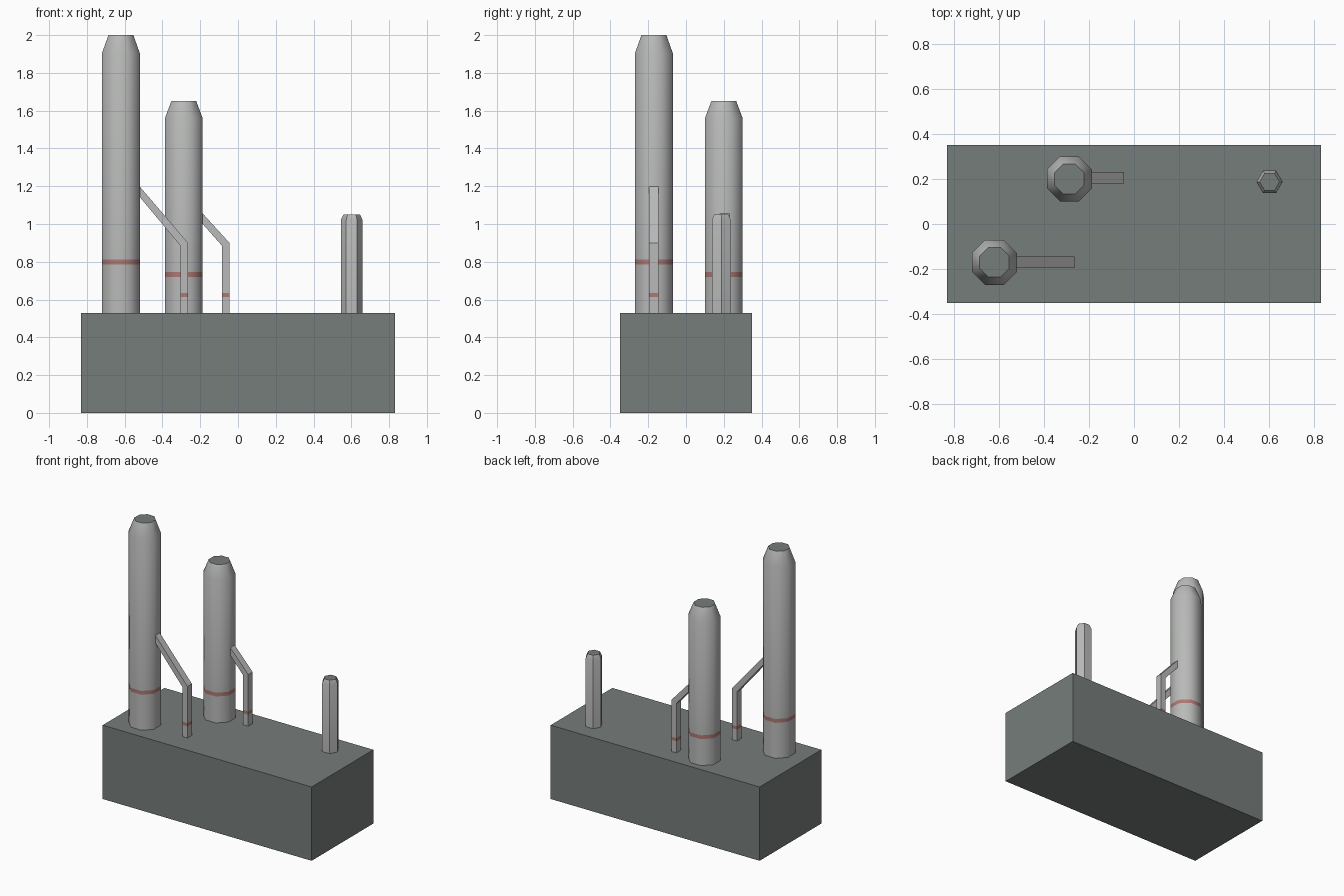
import bpy
import bmesh
from math import cos, sin, pi, radians

old = bpy.data.objects.get("Cube")
if old:
    bpy.data.objects.remove(old, do_unlink=True)


def material(name, rgb):
    m = bpy.data.materials.new(name)
    m.use_nodes = True
    m.diffuse_color = (*rgb, 1)
    m.node_tree.nodes["Principled BSDF"].inputs["Base Color"].default_value = (*rgb, 1)
    return m


DARK, LIGHT, RED = 0, 1, 2
MATERIALS = [
    material("dark_grey", (0.18, 0.205, 0.198)),
    material("light_grey", (0.48, 0.49, 0.48)),
    material("faded_red", (0.42, 0.19, 0.17)),
]


def loft(name, rings, colours, cap=LIGHT, smooth=False):
    """Skin a stack of rings; colours holds one index per segment."""
    bm = bmesh.new()
    loops = [[bm.verts.new(p) for p in ring] for ring in rings]
    n = len(loops[0])
    for low, high, colour in zip(loops, loops[1:], colours):
        for i in range(n):
            j = (i + 1) % n
            bm.faces.new((low[i], low[j], high[j], high[i])).material_index = colour
    bm.faces.new(loops[0][::-1]).material_index = colours[0]
    bm.faces.new(loops[-1]).material_index = cap
    bmesh.ops.recalc_face_normals(bm, faces=bm.faces[:])
    mesh = bpy.data.meshes.new(name)
    bm.to_mesh(mesh)
    bm.free()
    for m in MATERIALS:
        mesh.materials.append(m)
    obj = bpy.data.objects.new(name, mesh)
    bpy.context.collection.objects.link(obj)
    if smooth:
        bpy.ops.object.select_all(action="DESELECT")
        obj.select_set(True)
        bpy.context.view_layer.objects.active = obj
        bpy.ops.object.shade_smooth_by_angle(angle=radians(50))
    return obj


def stack(name, x, y, sides, profile, colours, turn=0):
    """Upright polygonal chimney from (radius, height) pairs."""
    angles = [turn + 2 * pi * i / sides for i in range(sides)]
    rings = [[(x + r * cos(a), y + r * sin(a), z) for a in angles] for r, z in profile]
    loft(name, rings, colours, DARK, True)


def pipe(name, y, sections):
    """Square duct from (left x, left z, right x, right z) sections."""
    h = 0.025
    rings = [[(xl, y - h, zl), (xr, y - h, zr), (xr, y + h, zr), (xl, y + h, zl)]
             for xl, zl, xr, zr in sections]
    loft(name, rings, [LIGHT, RED, LIGHT, LIGHT])


# Main building block
BASE_TOP = 0.53
loft("building_block",
     [[(-0.83, -0.35, z), (0.83, -0.35, z), (0.83, 0.35, z), (-0.83, 0.35, z)]
      for z in (0, BASE_TOP)], [DARK], DARK)

# Two large banded chimneys with tapered tops
R, TOP_R = 0.1 / cos(pi / 8), 0.066 / cos(pi / 8)
for name, x, y, band, shoulder, top in (
        ("tall_chimney", -0.62, -0.17, 0.785, 1.905, 2.0),
        ("middle_chimney", -0.287, 0.2, 0.72, 1.56, 1.65)):
    stack(name, x, y, 8,
          [(R, BASE_TOP - 0.01), (R, band), (R, band + 0.027), (R, shoulder), (TOP_R, top)],
          [LIGHT, RED, LIGHT, LIGHT], pi / 8)

# Small plain chimney
stack("small_chimney", 0.602, 0.187, 6,
      [(0.058, BASE_TOP - 0.01), (0.058, 1.02), (0.044, 1.05)], [LIGHT, LIGHT])

# Bent ducts joining the roof to the large chimneys
for name, x, y, end_x, end_low, end_high in (
        ("tall_chimney_duct", -0.285, -0.17, -0.53, 1.155, 1.21),
        ("middle_chimney_duct", -0.065, 0.205, -0.2, 1.015, 1.07)):
    l, r = x - 0.02, x + 0.02
    pipe(name, y, [(l, z, r, z) for z in (BASE_TOP - 0.01, 0.613, 0.636)]
         + [(l, 0.885, r, 0.9), (end_x, end_low, end_x, end_high)])
